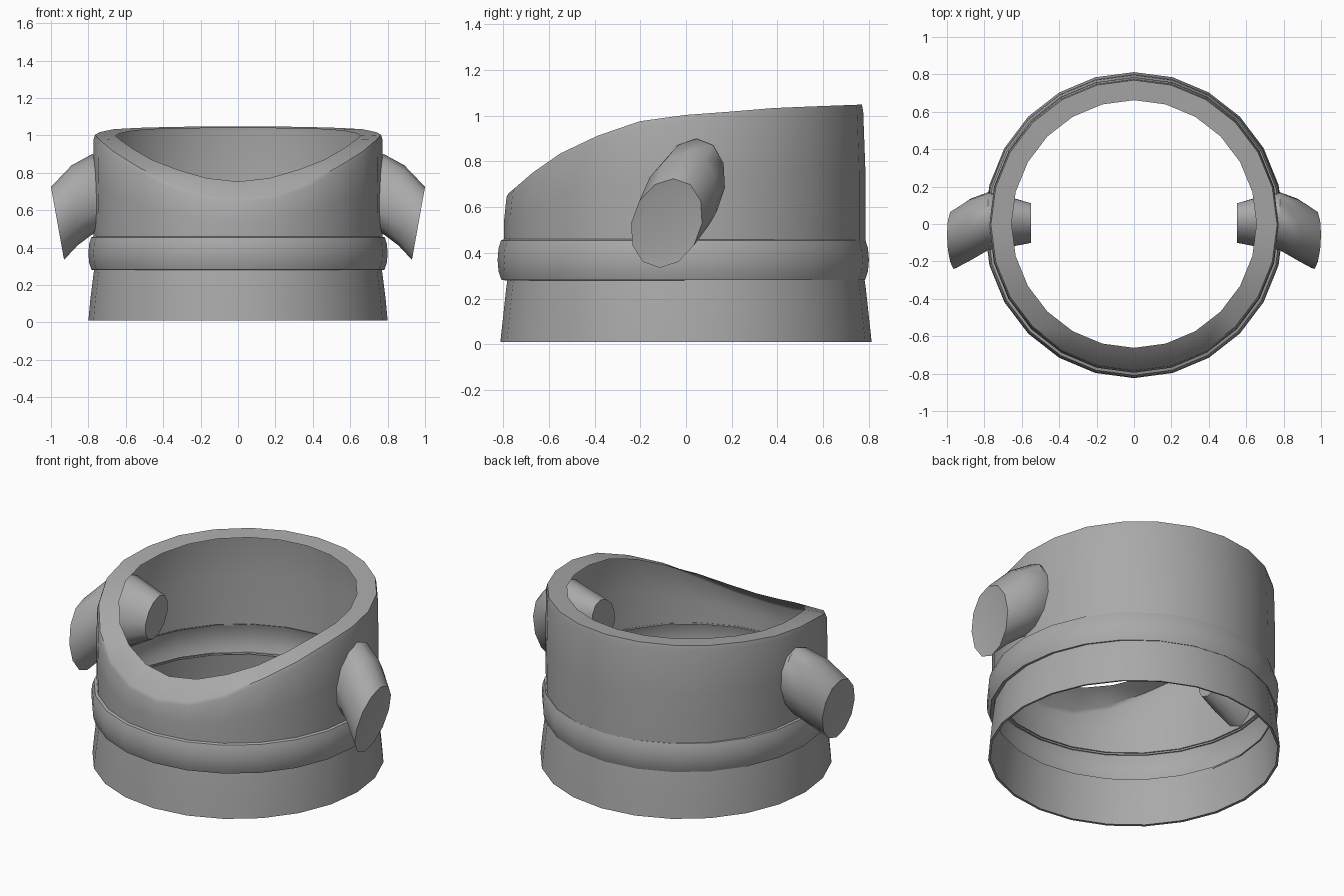
import bpy, bmesh, math
from mathutils import Vector

if "Cube" in bpy.data.objects:
    bpy.data.objects.remove(bpy.data.objects["Cube"])

SEG = 24
grey = bpy.data.materials.new("plain grey")
grey.diffuse_color = (0.40, 0.40, 0.40, 1)
grey.use_nodes = True
grey.node_tree.nodes["Principled BSDF"].inputs["Base Color"].default_value = grey.diffuse_color


def loft(name, rings, caps=False, angle=40):
    """Skin a list of closed rings of points."""
    bm = bmesh.new()
    loops = [[bm.verts.new(p) for p in ring] for ring in rings]
    n = len(loops[0])
    for a, b in zip(loops, loops[1:]):
        for i in range(n):
            j = (i + 1) % n
            bm.faces.new((a[i], a[j], b[j], b[i]))
    if caps:
        bm.faces.new(loops[0][::-1])
        bm.faces.new(loops[-1])
    me = bpy.data.meshes.new(name)
    bm.to_mesh(me)
    bm.free()
    me.materials.append(grey)
    ob = bpy.data.objects.new(name, me)
    bpy.context.collection.objects.link(ob)
    bpy.ops.object.select_all(action='DESELECT')
    ob.select_set(True)
    bpy.context.view_layer.objects.active = ob
    bpy.ops.object.shade_smooth_by_angle(angle=math.radians(angle))
    return ob


def oval(rx, ry, z, cy=0.0):
    """Horizontal ring; z may be a number or a function of y."""
    pts = []
    for i in range(SEG):
        t = 2 * math.pi * i / SEG
        y = cy + ry * math.sin(t)
        pts.append((rx * math.cos(t), y, z(y) if callable(z) else z))
    return pts


# Neckline height: low at the front, rising to the back
NECK = [(-0.80, 0.645), (-0.77, 0.665), (-0.69, 0.735), (-0.60, 0.81), (-0.45, 0.885),
        (-0.30, 0.95), (-0.13, 0.995), (0.10, 1.01), (0.40, 1.035), (0.80, 1.05)]


def neck(y):
    y = max(NECK[0][0], min(NECK[-1][0], y))
    for (y0, z0), (y1, z1) in zip(NECK, NECK[1:]):
        if y <= y1:
            return z0 + (z1 - z0) * (y - y0) / (y1 - y0)


def wall(f):
    return lambda y: 0.45 + (neck(y) - 0.45) * f


# Lower band, flaring slightly towards the hem
loft("lower_band", [oval(0.785, 0.80, 0.012), oval(0.80, 0.812, 0.01), oval(0.79, 0.80, 0.12),
                    oval(0.775, 0.787, 0.24), oval(0.768, 0.78, 0.29)])

# Rounded belt
loft("belt", [oval(rx, rx + 0.012, z, -0.012) for rx, z in
              ((0.765, 0.28), (0.783, 0.282), (0.796, 0.32), (0.80, 0.37),
               (0.796, 0.42), (0.785, 0.455), (0.765, 0.462))])

# Upper shell with a lip turned inward around the neckline
loft("upper_shell", [oval(0.772, 0.79, 0.45, -0.005), oval(0.775, 0.79, wall(0.5), -0.005),
                     oval(0.773, 0.78, wall(0.95), -0.005), oval(0.765, 0.772, neck, -0.003),
                     oval(0.655, 0.662, lambda y: neck(y) - 0.005)])

# Sleeves: tapered tubes passing through the shell, angled down and forward
# each ring: centre, half depth (y), half height (z), x lean from bottom to top
SLEEVE = [((0.55, 0.005, 0.71), 0.105, 0.12, 0.0),
          ((0.65, 0.01, 0.695), 0.13, 0.165, 0.0),
          ((0.78, 0.015, 0.685), 0.155, 0.215, 0.0),
          ((0.875, -0.03, 0.625), 0.165, 0.215, 0.015),
          ((0.965, -0.085, 0.53), 0.155, 0.195, 0.035)]
for side, label in ((1, "right"), (-1, "left")):
    rings = []
    for c, ry, rz, lean in SLEEVE:
        ring = []
        for i in range(12):
            t = side * 2 * math.pi * i / 12
            k = math.sin(t)
            off = Vector((lean * k, ry * math.cos(t) + 0.03 * k, rz * k))
            p = Vector(c) + off
            ring.append((side * p.x, p.y, p.z))
        rings.append(ring)
    # dished end of the sleeve
    c, ry, rz, lean = SLEEVE[-1]
    mid = Vector((side * (c[0] - 0.008), c[1], c[2]))
    last = [Vector(p) for p in rings[-1]]
    rings.append([mid + (p - Vector((side * c[0], c[1], c[2]))) * 0.7 for p in last])
    loft(label + "_sleeve", rings, caps=True)
